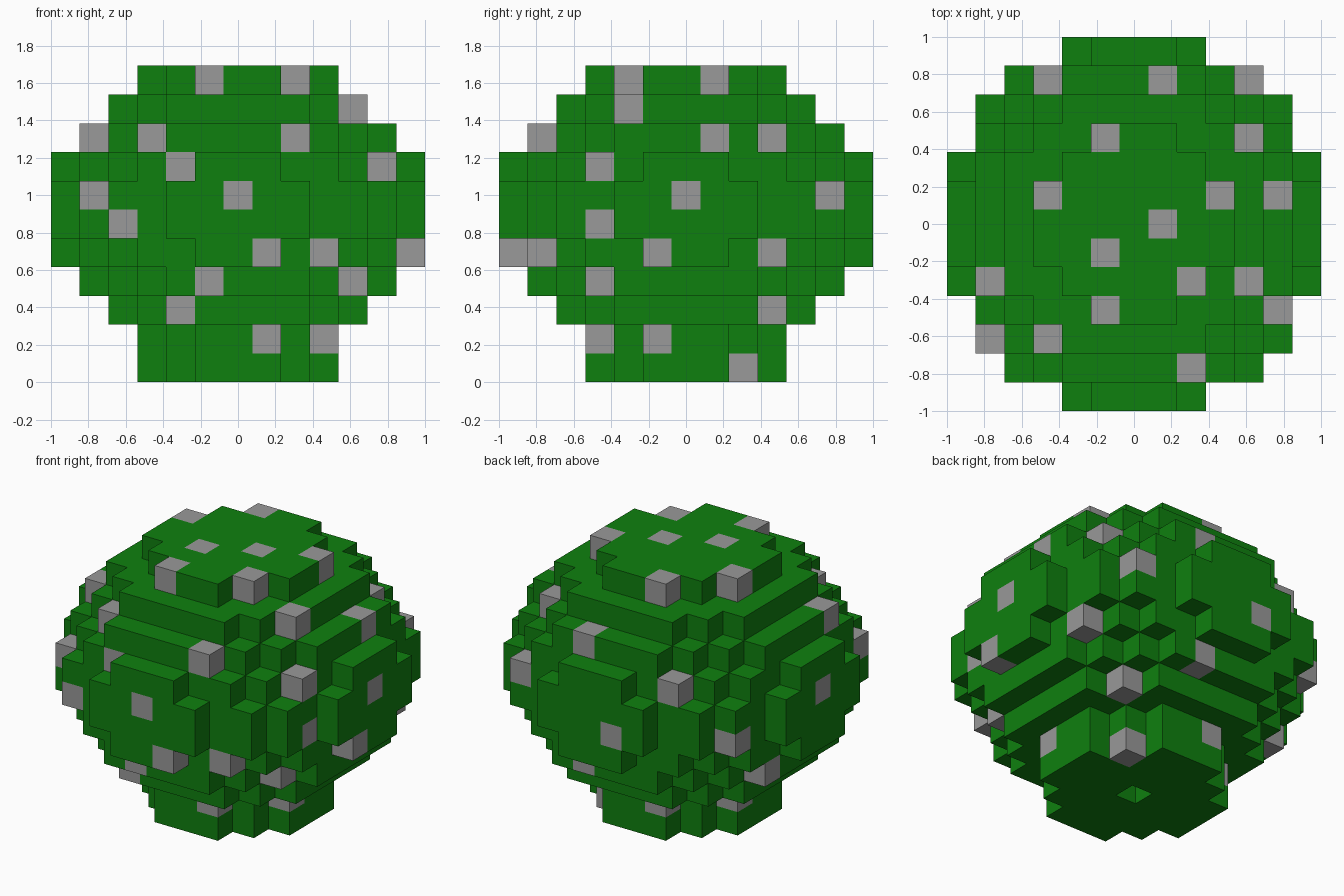
import bpy
import bmesh

cube = bpy.data.objects.get("Cube")
if cube:
    bpy.data.objects.remove(cube, do_unlink=True)

SIZE = 2 / 13  # edge of one block


def make_material(name, color):
    mat = bpy.data.materials.new(name)
    mat.use_nodes = True
    mat.diffuse_color = color
    mat.node_tree.nodes["Principled BSDF"].inputs["Base Color"].default_value = color
    return mat


green = make_material("leaf green", (0.0048, 0.216, 0.0048, 1))
grey = make_material("stone grey", (0.319, 0.319, 0.319, 1))

# Squared radius of each round layer, from the ground up
LAYERS = [11, 11, 22, 30, 38, 42, 42, 38, 30, 22, 11]
SPAN = range(-6, 7)
solid = {(x, y, z) for z, limit in enumerate(LAYERS)
         for x in SPAN for y in SPAN if x * x + y * y <= limit}
solid.remove((0, 0, 0))  # socket in the underside

# Grey blocks in each layer
SPOTS = [
    [(2, 2)],
    [(1, -3), (3, -1), (-1, 3), (-3, 1)],
    [(-2, -4), (3, 3)],
    [(-1, -5), (4, -3), (1, 5), (-5, 2)],
    [(1, -6), (3, -5), (6, -1), (5, 3)],
    [(-4, -5), (5, -3), (-1, 6), (-5, 4)],
    [(0, -6), (-5, -4), (6, 0), (4, 5), (-6, 0)],
    [(-2, -5), (5, -3), (-3, 5)],
    [(-5, -2), (-3, -4), (2, -5), (5, 1), (4, 3), (1, 5)],
    [(4, -2)],
    [(-1, -3), (2, -2), (3, 1), (-1, 3), (-3, 1), (1, 0), (-1, -1)],
]
spots = {(x, y, z) for z, row in enumerate(SPOTS) for x, y in row}


def build_blocks(name, cells, mat):
    """Make one mesh from the outer faces of the given blocks."""
    bm = bmesh.new()
    verts = {}

    def corner(point):
        if point not in verts:
            x, y, z = point
            verts[point] = bm.verts.new(((x - 0.5) * SIZE, (y - 0.5) * SIZE, z * SIZE))
        return verts[point]

    for cell in sorted(cells):
        for axis in range(3):
            u, v = (axis + 1) % 3, (axis + 2) % 3
            for side in (0, 1):
                neighbour = list(cell)
                neighbour[axis] += 1 if side else -1
                if tuple(neighbour) in solid:
                    continue
                ring = []
                for du, dv in ((0, 0), (1, 0), (1, 1), (0, 1)):
                    point = list(cell)
                    point[axis] += side
                    point[u] += du
                    point[v] += dv
                    ring.append(corner(tuple(point)))
                bm.faces.new(ring if side else ring[::-1])

    mesh = bpy.data.meshes.new(name)
    bm.to_mesh(mesh)
    bm.free()
    mesh.materials.append(mat)
    obj = bpy.data.objects.new(name, mesh)
    bpy.context.collection.objects.link(obj)
    return obj


# Base, rounded body and the scattered grey blocks
leaves = solid - spots
build_blocks("base", {c for c in leaves if c[2] < 2}, green)
build_blocks("round_body", {c for c in leaves if c[2] >= 2}, green)
build_blocks("grey_blocks", spots & solid, grey)
